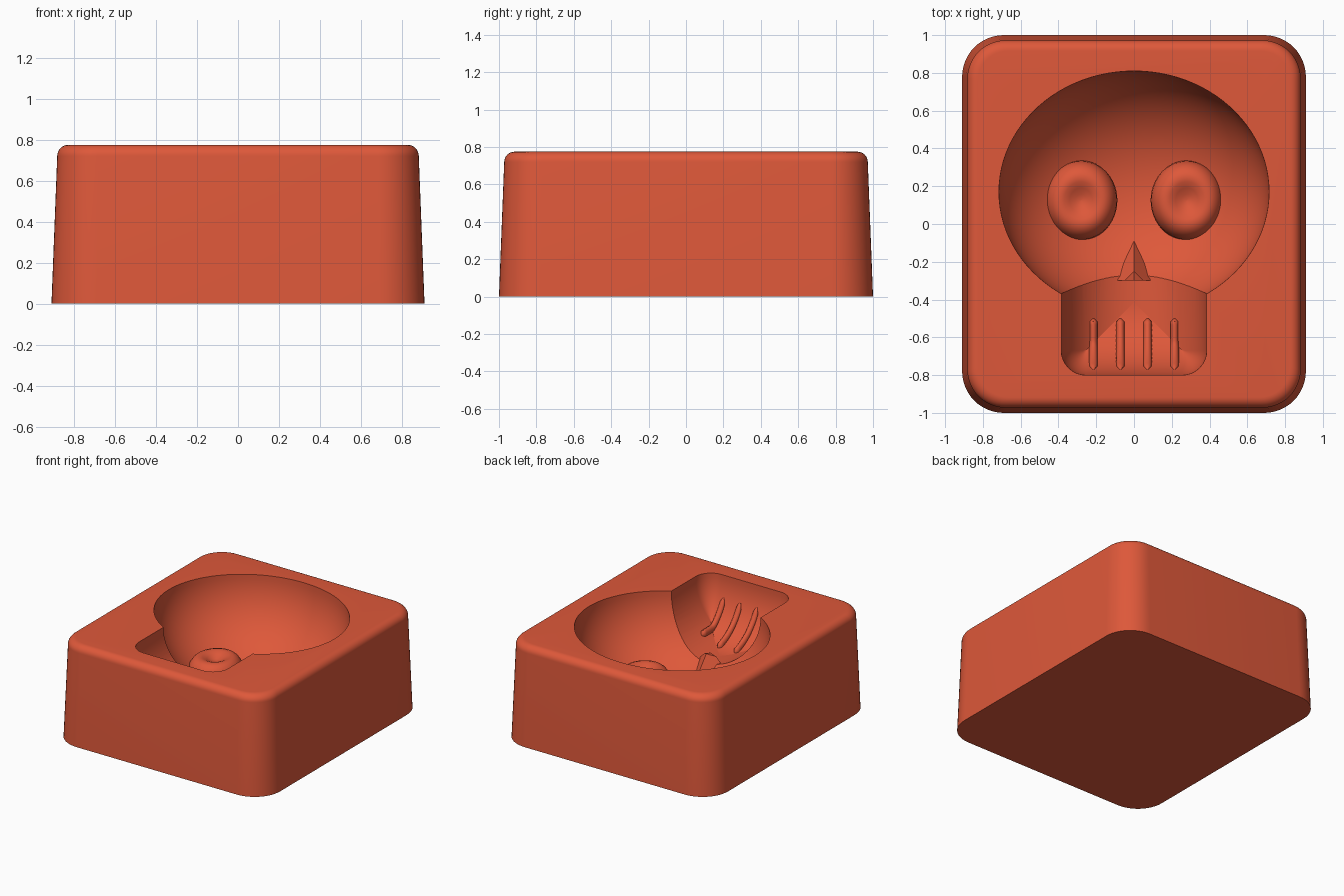
import bpy, bmesh, math
from mathutils import Vector

cube = bpy.data.objects.get("Cube")
if cube:
    bpy.data.objects.remove(cube, do_unlink=True)

TOP = 0.775            # height of the block
BOWL = Vector((0.715, 0.64, 0.58))
BOWL_Y = 0.17
JAW_W, JAW_Y, JAW_D = 0.385, -0.8, 0.42

red = bpy.data.materials.new("clay red")
red.use_nodes = True
red.diffuse_color = (0.73, 0.098, 0.042, 1)
red.node_tree.nodes["Principled BSDF"].inputs["Base Color"].default_value = red.diffuse_color


def finish(name, bm):
    bmesh.ops.recalc_face_normals(bm, faces=bm.faces)
    mesh = bpy.data.meshes.new(name)
    bm.to_mesh(mesh)
    bm.free()
    obj = bpy.data.objects.new(name, mesh)
    bpy.context.collection.objects.link(obj)
    mesh.materials.append(red)
    return obj


def smooth(obj, angle=35):
    bpy.ops.object.select_all(action='DESELECT')
    obj.select_set(True)
    bpy.context.view_layer.objects.active = obj
    bpy.ops.object.shade_smooth_by_angle(angle=math.radians(angle))


def loft(name, rings):
    """Join closed rings of equal length and cap both ends."""
    bm = bmesh.new()
    rows = [[bm.verts.new(p) for p in ring] for ring in rings]
    n = len(rows[0])
    for a, b in zip(rows, rows[1:]):
        for i in range(n):
            j = (i + 1) % n
            bm.faces.new((a[i], a[j], b[j], b[i]))
    bm.faces.new(rows[0])
    bm.faces.new(rows[-1])
    return finish(name, bm)


def arc(cx, cy, r, start, steps=12):
    return [(cx + r * math.cos(start + math.pi / 2 * i / steps),
             cy + r * math.sin(start + math.pi / 2 * i / steps)) for i in range(steps + 1)]


def rounded_rect(hx, hy, r, z):
    pts = []
    for k, (sx, sy) in enumerate(((1, 1), (-1, 1), (-1, -1), (1, -1))):
        pts += arc(sx * (hx - r), sy * (hy - r), r, k * math.pi / 2)
    return [(x, y, z) for x, y in pts]


def jaw_depth(s):
    """Depth of the jaw hollow at a distance s from its rim."""
    return JAW_D * math.sqrt(max(0, 1 - (1 - s / JAW_W) ** 2))


def jaw_ring(s, z):
    r = max(0.13 - s, 0.001)
    w, y = JAW_W - s, JAW_Y + s
    r = min(r, w * 0.9)
    pts = [(-w, 0.0)] + arc(-w + r, y + r, r, math.pi, 8) + arc(w - r, y + r, r, -math.pi / 2, 8) + [(w, 0.0)]
    return [(px, py, z) for px, py in pts]


# Tapered block with a rounded top edge
rings = [rounded_rect(0.91, 1.0, 0.22, 0)]
for i in range(9):
    t = math.pi / 2 * i / 8
    inset = 0.028 + 0.055 * (1 - math.cos(t))
    rings.append(rounded_rect(0.91 - inset, 1.0 - inset, 0.22 - inset * 0.7, TOP - 0.055 * (1 - math.sin(t))))
block = loft("mould_block", rings)

# Cranium hollow cutter
bm = bmesh.new()
bmesh.ops.create_uvsphere(bm, u_segments=96, v_segments=48, radius=1)
bmesh.ops.scale(bm, vec=BOWL, verts=bm.verts)
bmesh.ops.translate(bm, vec=(0, BOWL_Y, TOP), verts=bm.verts)
bowl = finish("cranium_cutter", bm)

# Jaw hollow cutter, with mitred curved walls
rings = [jaw_ring(0, TOP + 0.1)]
steps = 20
for i in range(steps + 1):
    s = (JAW_W - 0.001) * (1 - math.cos(math.pi / 2 * i / steps))
    rings.append(jaw_ring(s, TOP - jaw_depth(s)))
jaw = loft("jaw_cutter", rings)

for cutter in (bowl, jaw):
    mod = block.modifiers.new(cutter.name, 'BOOLEAN')
    mod.operation = 'DIFFERENCE'
    mod.solver = 'EXACT'
    mod.object = cutter
    bpy.context.view_layer.objects.active = block
    bpy.ops.object.modifier_apply(modifier=mod.name)
for cutter in (bowl, jaw):
    bpy.data.objects.remove(cutter, do_unlink=True)
smooth(block)

# Dimpled eye domes rising from the hollow: radius, depth below the top
eye_profile = [(0.002, 0.425), (0.03, 0.42), (0.06, 0.402), (0.09, 0.387), (0.115, 0.383),
               (0.14, 0.392), (0.16, 0.41), (0.178, 0.438), (0.188, 0.475), (0.192, 0.52), (0.192, 0.65)]
for side, x in (("left", 0.28), ("right", -0.28)):
    rings = [[(x + r * math.cos(a), 0.125 + 1.1 * r * math.sin(a), TOP - d)
              for a in (2 * math.pi * k / 48 for k in range(48))] for r, d in eye_profile]
    smooth(loft(side + "_eye", rings), 50)

# Nose wedge with a curved lower face
bm = bmesh.new()
base = 0.68
tip = bm.verts.new((0, -0.09, TOP - 0.53))
peak = bm.verts.new((0, -0.25, TOP - 0.34))
front = [bm.verts.new((0.1 * u, -0.3, TOP - 0.35 - 0.07 * u * u)) for u in (-1, -0.5, 0, 0.5, 1)]
low = [bm.verts.new((v.co.x, v.co.y, TOP - base)) for v in front]
low_tip = bm.verts.new((0, -0.09, TOP - base))
for i in range(4):
    bm.faces.new((front[i], front[i + 1], peak))
    bm.faces.new((low[i], low[i + 1], front[i + 1], front[i]))
for f, l in ((front[0], low[0]), (front[-1], low[-1])):
    bm.faces.new((f, peak, tip))
    bm.faces.new((f, tip, low_tip, l))
bm.faces.new(low + [low_tip])
smooth(finish("nose", bm), 30)

# Four tooth ribs following the curved jaw wall
for n, x in enumerate((-0.215, -0.072, 0.072, 0.215)):
    rings = []
    count = 16
    for i in range(count + 1):
        t = i / count
        y = -0.77 + 0.27 * t
        d = jaw_depth(min(JAW_W - abs(x), y - JAW_Y))
        end = min(t, 1 - t) * 0.27
        r = 0.022 * math.sqrt(max(0.05, 1 - max(0, 1 - end / 0.022) ** 2))
        rings.append([(x + r * math.cos(a), y, TOP - d + 1.5 * r * math.sin(a))
                      for a in (2 * math.pi * k / 12 for k in range(12))])
    smooth(loft("tooth_%d" % (n + 1), rings), 50)
